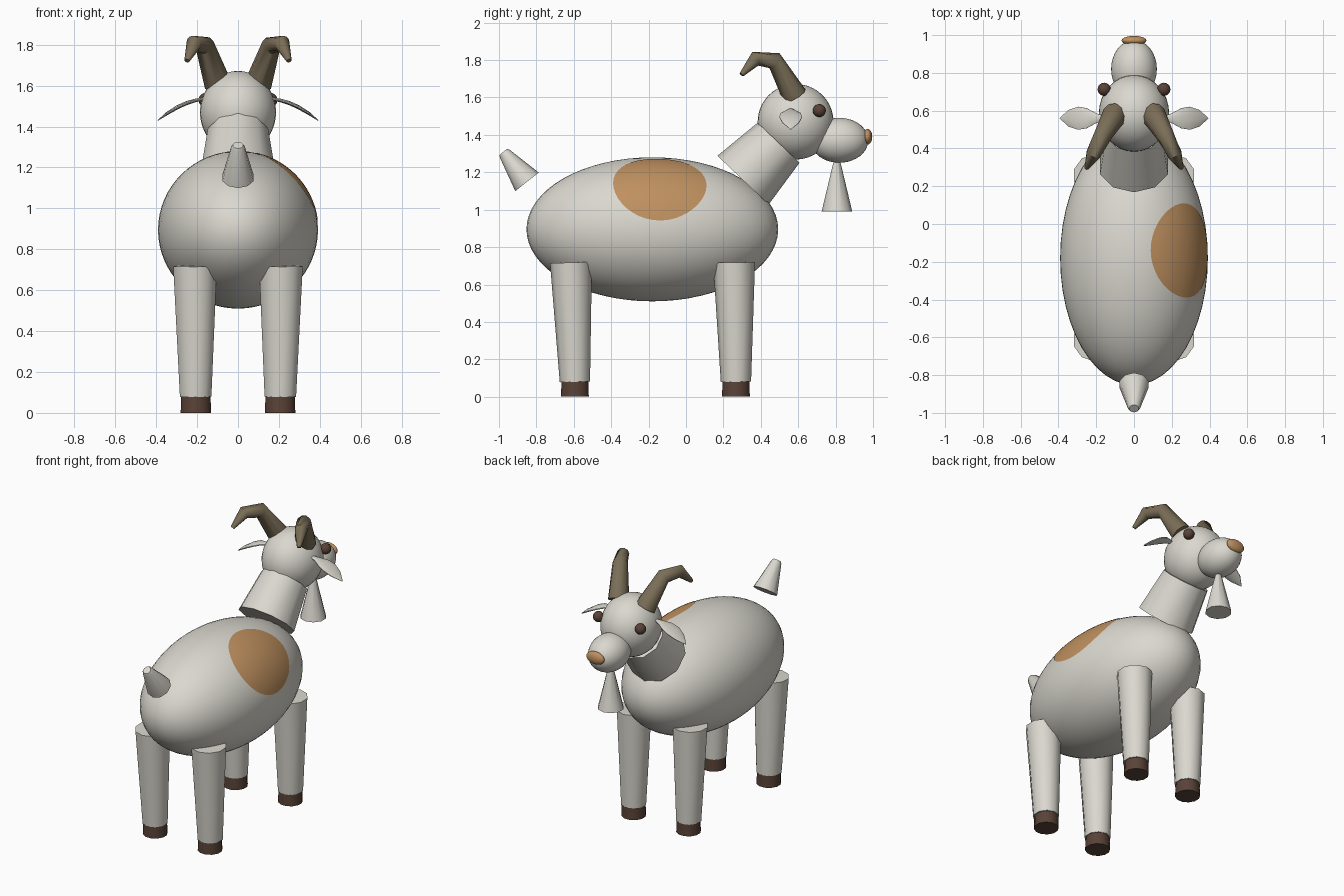
import bpy, bmesh, math
from mathutils import Vector

if "Cube" in bpy.data.objects:
    bpy.data.objects.remove(bpy.data.objects["Cube"])


def material(name, rgb):
    m = bpy.data.materials.new(name)
    m.diffuse_color = (*rgb, 1)
    m.use_nodes = True
    m.node_tree.nodes["Principled BSDF"].inputs["Base Color"].default_value = m.diffuse_color
    return m


CREAM = material("cream_coat", (0.70, 0.685, 0.62))
TAN = material("tan_patch", (0.52, 0.28, 0.115))
HORN = material("horn_brown", (0.195, 0.155, 0.095))
DARK = material("dark_brown", (0.10, 0.055, 0.038))


def finish(name, bm, mat):
    bmesh.ops.recalc_face_normals(bm, faces=bm.faces)
    me = bpy.data.meshes.new(name)
    bm.to_mesh(me)
    bm.free()
    me.materials.append(mat)
    ob = bpy.data.objects.new(name, me)
    bpy.context.collection.objects.link(ob)
    return ob


def ellipsoid(name, centre, radii, mat, seg=32, rings=20):
    bm = bmesh.new()
    bmesh.ops.create_uvsphere(bm, u_segments=seg, v_segments=rings, radius=1)
    for v in bm.verts:
        v.co = Vector(c + r * p for c, r, p in zip(centre, radii, v.co))
    return finish(name, bm, mat)


def loft(name, path, radii, mat, sides=10, ref=(1, 0, 0)):
    """Capped tube along a path; each radius is a number or (width, thickness)."""
    bm = bmesh.new()
    pts = [Vector(p) for p in path]
    rings = []
    for i, p in enumerate(pts):
        before = (p - pts[i - 1]).normalized() if i else Vector()
        after = (pts[i + 1] - p).normalized() if i < len(pts) - 1 else Vector()
        t = (before + after).normalized()
        u = Vector(ref)
        u = (u - t * u.dot(t)).normalized()
        w = t.cross(u)
        a, b = radii[i] if isinstance(radii[i], tuple) else (radii[i],) * 2
        ang = [2 * math.pi * (k + 0.5) / sides for k in range(sides)]
        rings.append([bm.verts.new(p + u * a * math.cos(q) + w * b * math.sin(q)) for q in ang])
    for r0, r1 in zip(rings, rings[1:]):
        for k in range(sides):
            j = (k + 1) % sides
            bm.faces.new((r0[k], r0[j], r1[j], r1[k]))
    bm.faces.new(rings[0])
    bm.faces.new(rings[-1])
    return finish(name, bm, mat)


# Body
BC, BR = (0, -0.18, 0.895), (0.391, 0.673, 0.385)
ellipsoid("body", BC, BR, CREAM, 48, 32)

# Coat patch: thin disc wrapped on the right flank
bm = bmesh.new()
bmesh.ops.create_circle(bm, cap_ends=True, segments=40, radius=1)
bmesh.ops.delete(bm, geom=bm.faces[:], context='FACES_ONLY')
bm.clear()
N, RINGS = 40, 8


def on_flank(r, q):
    y = -0.14 + 0.25 * r * math.cos(q)
    a = math.radians(48 + 35 * r * math.sin(q))
    f = math.sqrt(1 - ((y - BC[1]) / BR[1]) ** 2) + 0.006
    return bm.verts.new((BR[0] * f * math.sin(a), y, BC[2] + BR[2] * f * math.cos(a)))


centre = on_flank(0, 0)
rows = [[on_flank(i / RINGS, 2 * math.pi * k / N) for k in range(N)] for i in range(1, RINGS + 1)]
for k in range(N):
    j = (k + 1) % N
    bm.faces.new((centre, rows[0][j], rows[0][k]))
    for r0, r1 in zip(rows, rows[1:]):
        bm.faces.new((r0[k], r0[j], r1[j], r1[k]))
patch = finish("coat_patch", bm, TAN)
if sum(p.normal.x for p in patch.data.polygons) < 0:
    patch.data.flip_normals()

# Neck, head, muzzle, nose, beard and tail
loft("neck", [(0, 0.305, 1.158), (0, 0.495, 1.358)], [0.189, 0.155], CREAM)
ellipsoid("head", (0, 0.586, 1.47), (0.186, 0.203, 0.202), CREAM)
ellipsoid("muzzle", (0, 0.82, 1.371), (0.121, 0.155, 0.12), CREAM)
ellipsoid("nose", (0, 0.971, 1.39), (0.066, 0.025, 0.042), TAN, 20, 12)
loft("beard", [(0, 0.807, 0.99), (0, 0.807, 1.30)], [0.082, 0.008], CREAM)
loft("tail", [(0, -0.85, 1.149), (0, -0.968, 1.298), (0, -0.977, 1.309)],
     [0.08, 0.034, 0.026], CREAM)

# Paired parts on both sides
for side, s in (("left", -1), ("right", 1)):
    for end, y0, y1 in (("front", 0.257, 0.267), ("back", -0.615, -0.594)):
        loft(f"{end}_leg_{side}", [(0.207 * s, y1, 0.08), (0.21 * s, y0, 0.718)],
             [0.081, 0.112], CREAM)
        loft(f"{end}_hoof_{side}", [(0.206 * s, y1, 0), (0.206 * s, y1, 0.09)],
             [0.077, 0.074], DARK, 12)
    ellipsoid(f"eye_{side}", (0.158 * s, 0.713, 1.53), (0.035,) * 3, DARK, 16, 10)
    horn = [(0.10, 0.58, 1.61), (0.163, 0.473, 1.797), (0.215, 0.37, 1.807), (0.25, 0.297, 1.722)]
    loft(f"horn_{side}", [(x * s, y, z) for x, y, z in horn], [0.067, 0.048, 0.04, 0.013], HORN)
    # Ears: thin drooping leaves
    ear = [(0.165, 1.535), (0.21, 1.527), (0.25, 1.515), (0.295, 1.495), (0.345, 1.465), (0.392, 1.43)]
    sizes = [(0.012, 0.008), (0.032, 0.009), (0.055, 0.01), (0.063, 0.01), (0.046, 0.008), (0.003, 0.002)]
    loft(f"ear_{side}", [(x * s, 0.56, z) for x, z in ear], sizes, CREAM, 12, (0, 1, 0))

# Smooth shading with crisp rims
bpy.ops.object.select_all(action='SELECT')
bpy.context.view_layer.objects.active = patch
bpy.ops.object.shade_smooth_by_angle(angle=math.radians(50))
